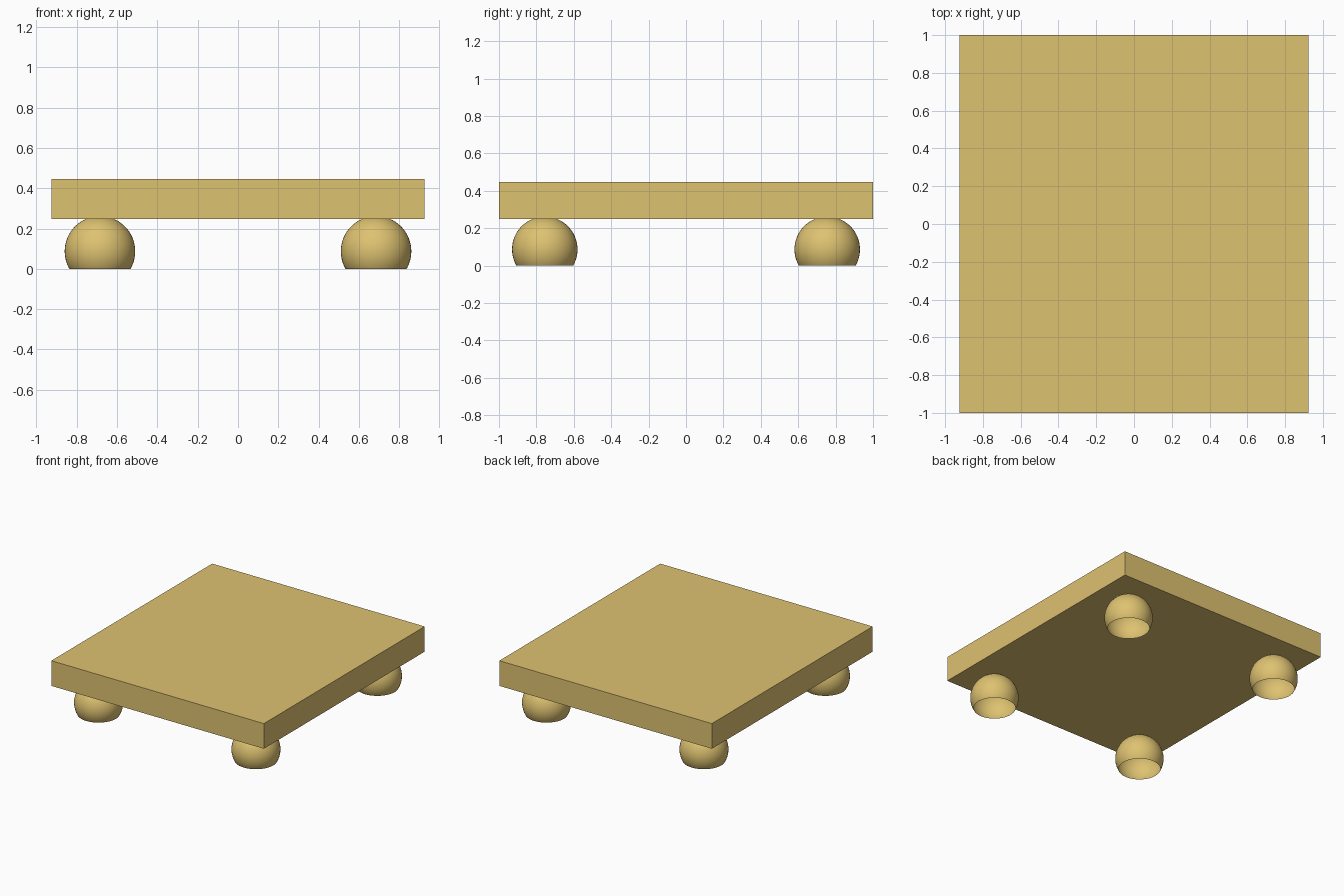
import bpy
import bmesh
from mathutils import Vector, Matrix

cube = bpy.data.objects.get("Cube")
if cube:
    bpy.data.objects.remove(cube, do_unlink=True)

# One warm tan colour throughout
tan = bpy.data.materials.new("warm_tan")
tan.use_nodes = True
COLOUR = (0.73, 0.54, 0.165, 1.0)
tan.diffuse_color = COLOUR
tan.node_tree.nodes["Principled BSDF"].inputs["Base Color"].default_value = COLOUR

SLAB_SIZE = (1.85, 2.0, 0.198)
SLAB_BOTTOM = 0.248
FOOT_RADIUS = 0.175
FOOT_CENTRE = (0.685, 0.755, 0.087)


def add_object(name, bm, location):
    mesh = bpy.data.meshes.new(name)
    bm.to_mesh(mesh)
    bm.free()
    mesh.materials.append(tan)
    obj = bpy.data.objects.new(name, mesh)
    obj.location = location
    bpy.context.collection.objects.link(obj)
    return obj


# Flat rectangular slab
bm = bmesh.new()
bmesh.ops.create_cube(bm, size=1.0, matrix=Matrix.Diagonal((*SLAB_SIZE, 1.0)))
add_object("slab", bm, (0, 0, SLAB_BOTTOM + SLAB_SIZE[2] / 2))


# Hollow ball foot, cut open at the ground and sunk slightly into the slab
def add_foot(name, x, y):
    bm = bmesh.new()
    bmesh.ops.create_uvsphere(bm, u_segments=48, v_segments=32, radius=FOOT_RADIUS)
    bmesh.ops.bisect_plane(
        bm, geom=bm.verts[:] + bm.edges[:] + bm.faces[:],
        plane_co=Vector((0, 0, -FOOT_CENTRE[2])), plane_no=Vector((0, 0, 1)),
        clear_inner=True)
    for face in bm.faces:
        face.smooth = True
    add_object(name, bm, (x, y, FOOT_CENTRE[2]))


for end, sy in (("front", -1), ("back", 1)):
    for side, sx in (("left", 1), ("right", -1)):
        add_foot(f"{end}_{side}_foot", sx * FOOT_CENTRE[0], sy * FOOT_CENTRE[1])
